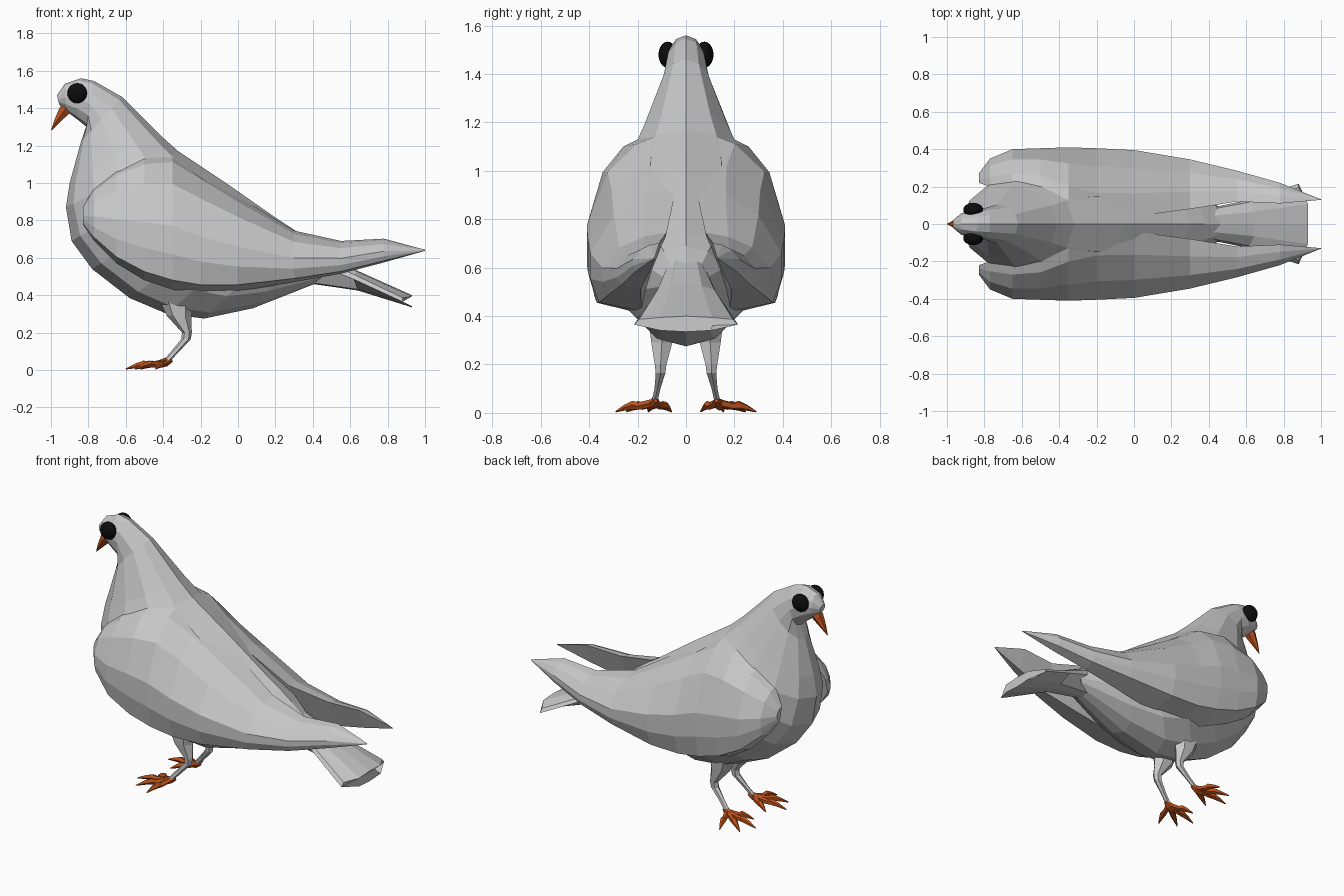
import bpy
import bmesh
from math import sin, cos, pi
from mathutils import Vector

cube = bpy.data.objects.get("Cube")
if cube:
    bpy.data.objects.remove(cube, do_unlink=True)


def material(name, rgb):
    m = bpy.data.materials.new(name)
    m.use_nodes = True
    m.diffuse_color = (*rgb, 1)
    m.node_tree.nodes["Principled BSDF"].inputs["Base Color"].default_value = (*rgb, 1)
    return m


GREY = material("feather_grey", (0.58, 0.58, 0.58))
ORANGE = material("beak_orange", (0.5, 0.085, 0.012))
BLACK = material("eye_black", (0.004, 0.004, 0.004))


def finish(name, bm, mat):
    bmesh.ops.recalc_face_normals(bm, faces=bm.faces)
    me = bpy.data.meshes.new(name)
    bm.to_mesh(me)
    bm.free()
    me.materials.append(mat)
    ob = bpy.data.objects.new(name, me)
    bpy.context.collection.objects.link(ob)


def circle(n):
    return [(cos(2 * pi * k / n), sin(2 * pi * k / n)) for k in range(n)]


def add_loft(bm, rings):
    """Skin a list of equal-length closed rings and cap both ends."""
    vs = [[bm.verts.new(p) for p in r] for r in rings]
    n = len(vs[0])
    for a, b in zip(vs, vs[1:]):
        for i in range(n):
            j = (i + 1) % n
            bm.faces.new((a[i], a[j], b[j], b[i]))
    bm.faces.new(vs[0])
    bm.faces.new(vs[-1])


def add_tube(bm, path, sides):
    """Tapered tube along (x, y, z, radius) points."""
    pts = [Vector(p[:3]) for p in path]
    rings = []
    for i, p in enumerate(pts):
        d = pts[min(i + 1, len(pts) - 1)] - pts[max(i - 1, 0)]
        q = d.to_track_quat('Z', 'Y')
        rings.append([p + q @ Vector((c, s, 0)) * path[i][3] for c, s in circle(sides)])
    add_loft(bm, rings)


# Body: slanted oval rings given as top x, top z, bottom x, bottom z, half width
BODY = [
    (-0.968, 1.47, -0.957, 1.42, 0.025), (-0.925, 1.53, -0.92, 1.385, 0.058),
    (-0.84, 1.56, -0.86, 1.34, 0.08), (-0.77, 1.545, -0.81, 1.3, 0.086),
    (-0.62, 1.46, -0.84, 1.22, 0.105), (-0.41, 1.25, -0.9, 1.0, 0.2),
    (-0.32, 1.17, -0.92, 0.87, 0.25), (-0.2, 1.09, -0.89, 0.69, 0.285),
    (-0.05, 0.99, -0.78, 0.54, 0.3), (0.1, 0.885, -0.58, 0.385, 0.3),
    (0.2, 0.815, -0.38, 0.3, 0.28), (0.3, 0.75, -0.18, 0.275, 0.24),
    (0.38, 0.69, 0.08, 0.33, 0.18), (0.52, 0.57, 0.46, 0.48, 0.08),
]
rings = []
for tx, tz, bx, bz, hw in BODY:
    top, bot = Vector((tx, 0, tz)), Vector((bx, 0, bz))
    mid, half = (top + bot) / 2, (top - bot) / 2
    rings.append([mid + half * c + Vector((0, hw * s, 0)) for c, s in circle(12)])
bm = bmesh.new()
add_loft(bm, rings)
finish("body", bm, GREY)

# Tail fan: middle x, corner x, half width, top z, corner z, bottom z
rings = []
for xm, xc, w, zt, zc, zb in ((0.33, 0.33, 0.07, 0.685, 0.6, 0.47),
                              (0.64, 0.62, 0.13, 0.53, 0.485, 0.425),
                              (0.93, 0.88, 0.215, 0.4, 0.365, 0.335)):
    half = [(xm, w / 2, zt - 0.006), (xc, w * 0.9, (zt + 2 * zc) / 3 + 0.01),
            (xc, w, zc), (xm, w / 2, zb + 0.006)]
    rings.append([(xm, 0, zt), *half, (xm, 0, zb)] + [(x, -y, z) for x, y, z in half[::-1]])
bm = bmesh.new()
add_loft(bm, rings)
finish("tail", bm, GREY)

# Beak
bm = bmesh.new()
add_tube(bm, [(-0.9, 0, 1.425, 0.036), (-0.93, 0, 1.385, 0.034),
              (-0.968, 0, 1.33, 0.018), (-0.998, 0, 1.282, 0.002)], 6)
finish("beak", bm, ORANGE)

# Wing: one cross-section (across, up), scaled at each station to
# x, inner y, outer y, bottom z, top z
SECTION = [(0, 1), (0.35, 0.94), (0.73, 0.78), (1, 0.47), (1, 0.26), (0.9, 0.07), (0.4, 0)]
WING = [
    (-0.83, 0.22, 0.27, 0.78, 0.87), (-0.77, 0.2, 0.35, 0.69, 0.97),
    (-0.65, 0.2, 0.4, 0.57, 1.07), (-0.5, 0.18, 0.405, 0.48, 1.14),
    (-0.35, 0.09, 0.41, 0.43, 1.155), (-0.2, 0.04, 0.405, 0.41, 1.06),
    (0, 0.04, 0.395, 0.42, 0.93), (0.3, 0.08, 0.345, 0.47, 0.745),
    (0.55, 0.12, 0.285, 0.515, 0.69), (0.78, 0.11, 0.22, 0.575, 0.702),
    (1, 0.129, 0.132, 0.637, 0.643),
]
# Leg: x, y, z, radius along x, radius along y
LEG = [(-0.325, 0.1, 0.36, 0.09, 0.06), (-0.315, 0.1, 0.29, 0.066, 0.05),
       (-0.273, 0.105, 0.2, 0.026, 0.028), (-0.278, 0.105, 0.165, 0.026, 0.023),
       (-0.335, 0.118, 0.1, 0.022, 0.014), (-0.385, 0.13, 0.045, 0.02, 0.014)]
TOE_TIPS = [(-0.52, 0.06), (-0.6, 0.155), (-0.55, 0.245), (-0.44, 0.29)]
# Toe profile: fraction of length, height, radius
TOE = [(0, 0.042, 0.018), (0.4, 0.028, 0.016), (0.55, 0.032, 0.019),
       (0.75, 0.022, 0.013), (1, 0.005, 0.003)]
HEEL = Vector((-0.385, 0.13))

for side, label in ((-1, "front_side"), (1, "rear_side")):
    # Folded wing
    bm = bmesh.new()
    add_loft(bm, [[(x, side * (yi + (yo - yi) * u), zb + (zt - zb) * v) for u, v in SECTION]
                  for x, yi, yo, zb, zt in WING])
    finish(label + "_wing", bm, GREY)

    # Eye
    bm = bmesh.new()
    bmesh.ops.create_uvsphere(bm, u_segments=14, v_segments=10, radius=0.054)
    bmesh.ops.scale(bm, vec=(1, 0.7, 1), verts=bm.verts)
    bmesh.ops.translate(bm, vec=(-0.86, side * 0.076, 1.48), verts=bm.verts)
    finish(label + "_eye", bm, BLACK)

    # Feathered thigh and thin shank
    bm = bmesh.new()
    add_loft(bm, [[(x + rx * c, side * y + ry * s, z) for c, s in circle(6)]
                  for x, y, z, rx, ry in LEG])
    finish(label + "_leg", bm, GREY)

    # Foot with spread toes
    bm = bmesh.new()
    add_tube(bm, [(-0.352, side * 0.125, 0.05, 0.008), (HEEL.x, side * HEEL.y, 0.042, 0.024),
                  (-0.43, side * 0.145, 0.028, 0.02)], 5)
    for tip in TOE_TIPS:
        path = []
        for t, z, r in TOE:
            p = HEEL.lerp(Vector(tip), t)
            path.append((p.x, side * p.y, z, r))
        add_tube(bm, path, 5)
    finish(label + "_foot", bm, ORANGE)
